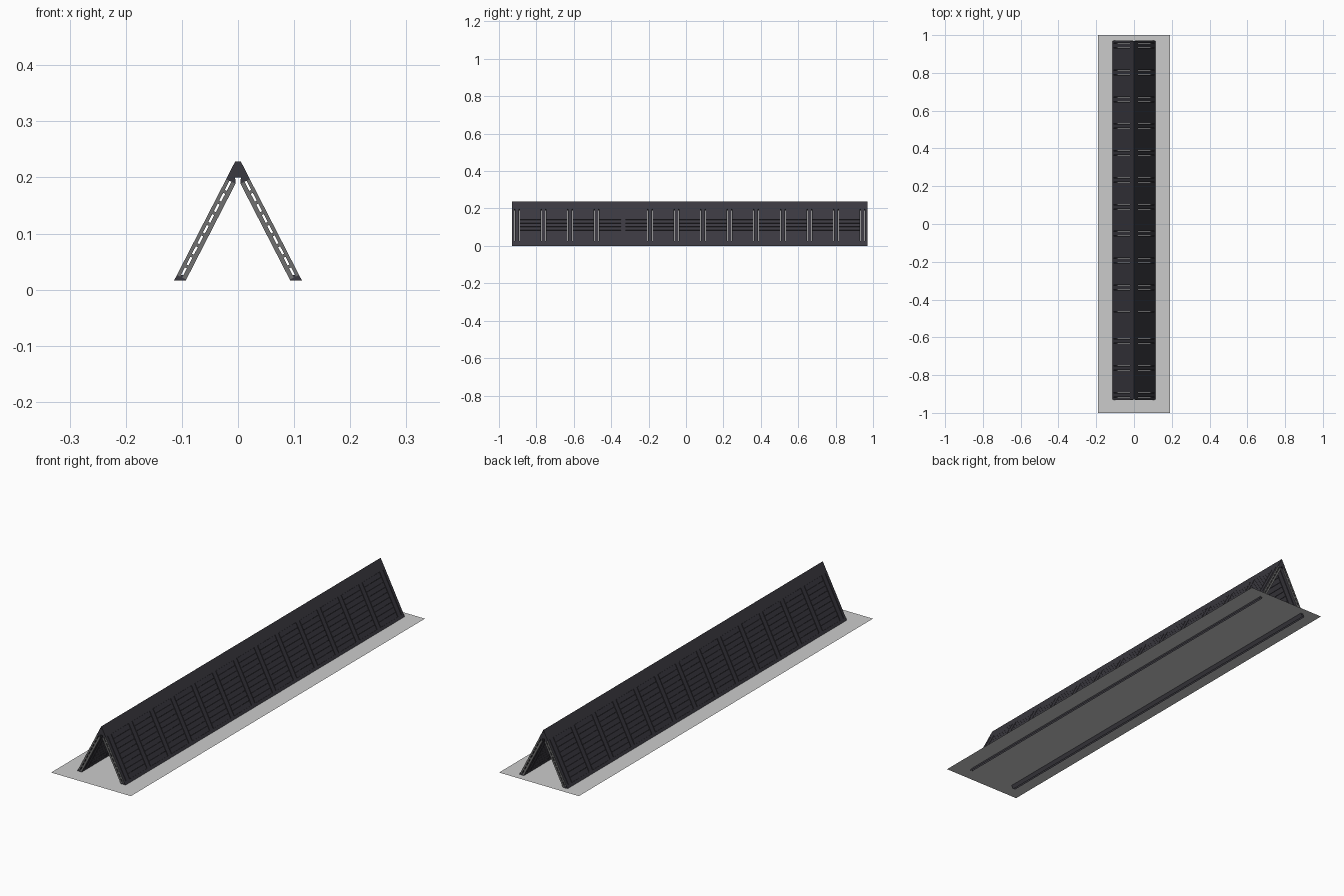
import bpy, bmesh
from mathutils import Vector

if "Cube" in bpy.data.objects:
    bpy.data.objects.remove(bpy.data.objects["Cube"])

Y0, Y1, APEX = -0.93, 0.97, 0.238
DOWN = Vector((0.457, 0, -0.8895))     # direction down the slope
OUT = Vector((0.8895, 0, 0.457))       # outward normal of the slope
S_TOP, S_LOW = 0.046, 0.238            # louvre field along the slope
FLOOR = 0.0155


def material(name, rgb):
    m = bpy.data.materials.new(name)
    m.diffuse_color = (*rgb, 1)
    m.use_nodes = True
    m.node_tree.nodes["Principled BSDF"].inputs["Base Color"].default_value = m.diffuse_color
    return m


dark = material("dark_panel", (0.042, 0.04, 0.05))
grey = material("frame_grey", (0.16, 0.16, 0.16))


def on_slope(s, n):
    p = Vector((0, 0, APEX)) + DOWN * s + OUT * n
    return (p.x, p.z)


def add_prism(bm, profile, y0, y1):
    a = [bm.verts.new((x, y0, z)) for x, z in profile]
    b = [bm.verts.new((x, y1, z)) for x, z in profile]
    k = len(a)
    bm.faces.new(a)
    bm.faces.new(b[::-1])
    for i in range(k):
        j = (i + 1) % k
        bm.faces.new((a[j], a[i], b[i], b[j]))


def add_board(bm, s0, s1, n0, n1, y0, y1):
    add_prism(bm, [on_slope(s0, n0), on_slope(s1, n0), on_slope(s1, n1), on_slope(s0, n1)], y0, y1)


def add_sheet(bm, s0, s1, n, y0, y1):
    (xa, za), (xb, zb) = on_slope(s0, n), on_slope(s1, n)
    bm.faces.new([bm.verts.new(c) for c in
                  ((xa, y0, za), (xb, y0, zb), (xb, y1, zb), (xa, y1, za))])


def finish(bm, name, mat=None, mirror=True):
    bmesh.ops.recalc_face_normals(bm, faces=bm.faces)
    me = bpy.data.meshes.new(name)
    bm.to_mesh(me)
    bm.free()
    ob = bpy.data.objects.new(name, me)
    bpy.context.collection.objects.link(ob)
    if mat:
        me.materials.append(mat)
    if mirror:
        ob.modifiers.new("mirror", 'MIRROR').use_axis[0] = True
    return ob


# thin base sheet
bm = bmesh.new()
bm.faces.new([bm.verts.new(c) for c in
              ((-.19, -1, FLOOR), (.19, -1, FLOOR), (.19, 1, FLOOR), (-.19, 1, FLOOR))])
finish(bm, "base_sheet", mirror=False)

# ridge beam, running the full length
bm = bmesh.new()
right = [(0.005, 0.2285), on_slope(S_TOP, 0), on_slope(S_TOP, -0.0185), (0.005, 0.2)]
add_prism(bm, right + [(-x, z) for x, z in right[::-1]], Y0, Y1)
finish(bm, "ridge_beam", dark, mirror=False)

# bottom rails
bm = bmesh.new()
x_out = (APEX - 0.0165) * 0.457 / 0.8895
add_prism(bm, [on_slope(S_LOW, 0), (x_out, 0.0165), (x_out - 0.0208, 0.0165),
               on_slope(S_LOW - 0.0095, -0.0185)], Y0, Y1)
finish(bm, "bottom_rail", dark)

# thin flashing over the ridge and skirts through the base
bm = bmesh.new()
add_sheet(bm, 0, S_TOP, 0.0004, Y0, Y1)
finish(bm, "ridge_flashing", dark)
bm = bmesh.new()
for n in (0.0004, -0.007):
    add_sheet(bm, S_LOW, (APEX + n * 0.457) / 0.8895, n, Y0, Y1)
finish(bm, "bottom_skirt", dark)

# ribs and louvre bays, with narrow open slits between them
cuts = [Y0]
for i in range(14):
    c = 0.02 + (i - 6.5) * 0.1422
    cuts += [c - 0.012, c + 0.012]
cuts.append(Y1)
COUNT = 9
pitch = (S_LOW - S_TOP) / COUNT
layers = ((-0.0065, 0), (-0.0185, -0.0105))
ribs, slats, webs = bmesh.new(), bmesh.new(), bmesh.new()
for k in range(len(cuts) - 1):
    a = cuts[k] + (0.0013 if k else 0)
    b = cuts[k + 1] - (0.0013 if k < len(cuts) - 2 else 0)
    is_rib = k % 2 == 1 or k in (0, len(cuts) - 2)
    for n0, n1 in layers:
        if is_rib:
            add_board(ribs, S_TOP, S_LOW, n0, n1, a, b)
        else:
            for j in range(COUNT):
                s = S_TOP + j * pitch
                add_board(slats, s + 0.0005, s + pitch - 0.0005, n0, n1, a, b)
    # spacers joining the two layers
    for j in range(1, COUNT):
        s = S_TOP + j * pitch
        add_board(webs, s - 0.003, s + 0.003, -0.0105, -0.0065, a, b)
finish(ribs, "ribs", dark)
finish(slats, "louvre_slats", dark)
finish(webs, "spacers", grey)

# grey end frames at both gables
bm = bmesh.new()
for y in (Y0, Y1):
    for n0, n1 in layers:
        add_board(bm, S_TOP, S_LOW, n0, n1, y - 0.0006, y + 0.0006)
finish(bm, "end_frames", grey)
